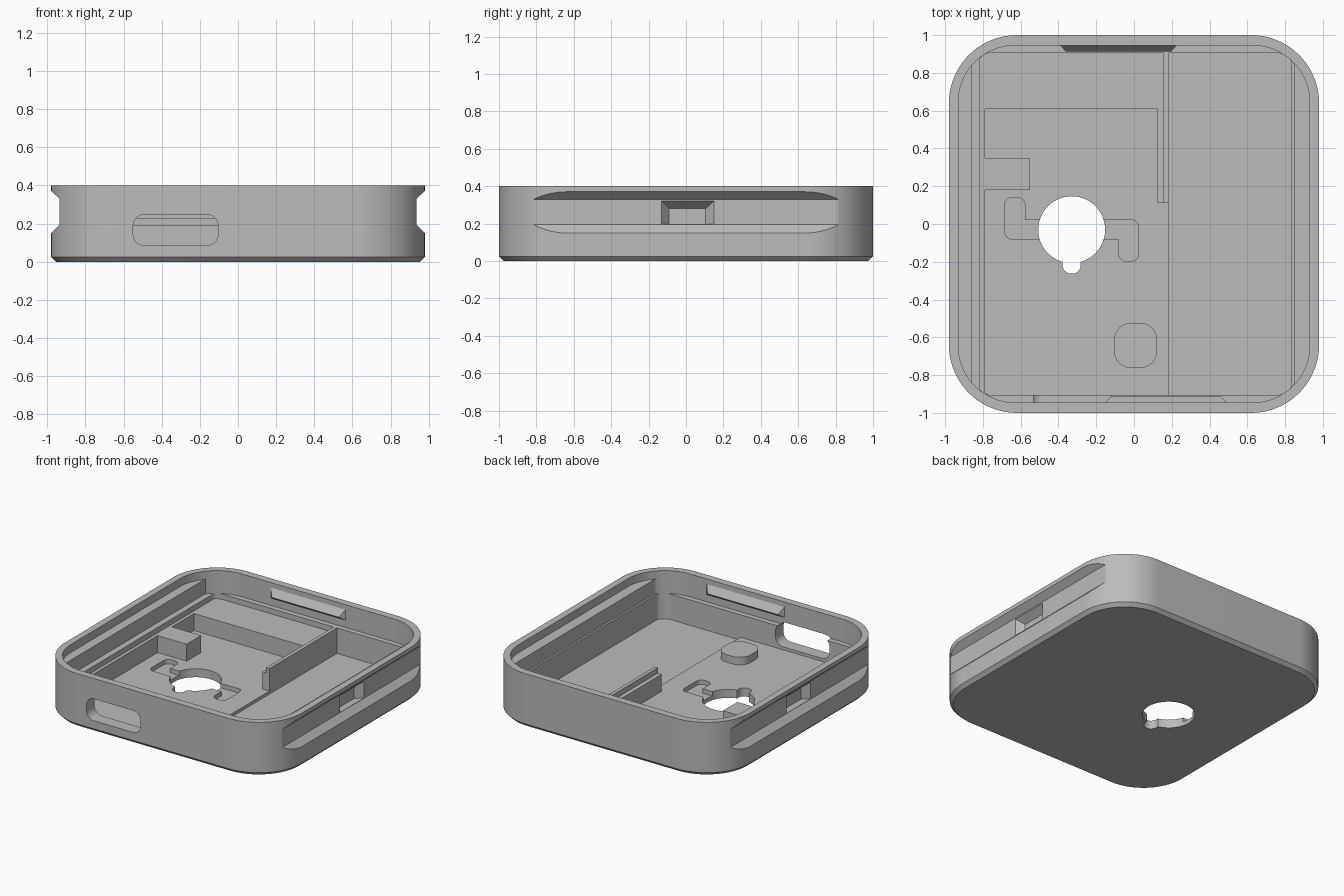
import bpy, bmesh, math

cube = bpy.data.objects.get("Cube")
if cube:
    bpy.data.objects.remove(cube, do_unlink=True)

grey = bpy.data.materials.new("plain_grey")
grey.use_nodes = True
GREY = (0.5, 0.5, 0.5, 1)
grey.diffuse_color = GREY
grey.node_tree.nodes["Principled BSDF"].inputs["Base Color"].default_value = GREY


def make_object(name, bm):
    bmesh.ops.recalc_face_normals(bm, faces=bm.faces[:])
    mesh = bpy.data.meshes.new(name)
    bm.to_mesh(mesh)
    bm.free()
    mesh.materials.append(grey)
    obj = bpy.data.objects.new(name, mesh)
    bpy.context.collection.objects.link(obj)
    return obj


def rounded(x0, x1, y0, y1, r, steps=8):
    """Outline of a rectangle with rounded corners."""
    corners = [(x1 - r, y1 - r), (x0 + r, y1 - r), (x0 + r, y0 + r), (x1 - r, y0 + r)]
    points = []
    for quarter, (cx, cy) in enumerate(corners):
        for i in range(steps + 1):
            a = (quarter + i / steps) * math.pi / 2
            points.append((cx + r * math.cos(a), cy + r * math.sin(a)))
    return points


def clamp(points, x0, x1, y):
    """Outline trimmed to a box, without repeated points."""
    out = []
    for px, py in points:
        p = (min(max(px, x0), x1), min(max(py, -y), y))
        if not out or math.dist(p, out[-1]) > 1e-4:
            out.append(p)
    if math.dist(out[0], out[-1]) < 1e-4:
        out.pop()
    return out


def loft(name, layers, axis="z"):
    """Solid through matching outlines at rising positions along an axis."""
    bm = bmesh.new()
    place = {"z": lambda a, b, c: (a, b, c), "y": lambda a, b, c: (a, c, b)}[axis]
    rings = [[bm.verts.new(place(a, b, c)) for a, b in outline] for outline, c in layers]
    bm.faces.new(rings[0])
    bm.faces.new(rings[-1])
    n = len(rings[0])
    for low, high in zip(rings, rings[1:]):
        for i in range(n):
            j = (i + 1) % n
            bm.faces.new((low[i], low[j], high[j], high[i]))
    return make_object(name, bm)


def prism(name, outline, c0, c1, axis="z"):
    return loft(name, [(outline, c0), (outline, c1)], axis)


def box(x0, x1, y0, y1):
    return [(x0, y0), (x1, y0), (x1, y1), (x0, y1)]


def hull(name, points):
    bm = bmesh.new()
    verts = [bm.verts.new(p) for p in points]
    bmesh.ops.convex_hull(bm, input=verts)
    return make_object(name, bm)


def cut(target, cutter):
    cutter.hide_render = True
    mod = target.modifiers.new("cut", "BOOLEAN")
    mod.operation = "DIFFERENCE"
    mod.solver = "EXACT"
    mod.object = cutter
    bpy.context.view_layer.objects.active = target
    bpy.ops.object.modifier_apply(modifier=mod.name)
    bpy.data.objects.remove(cutter, do_unlink=True)


# Outer tray with a chamfered bottom edge
outer = rounded(-0.98, 0.98, -1, 1, 0.36, 20)
foot = rounded(-0.955, 0.955, -0.975, 0.975, 0.335, 20)
tray = loft("tray", [(foot, 0), (outer, 0.025), (outer, 0.4)])

# Stepped cavity: rim, side shelves, end ledges, then the two floors
rim = rounded(-0.93, 0.93, -0.945, 0.945, 0.3, 20)
cut(tray, prism("rim_cut", rim, 0.34, 0.5))
cut(tray, prism("shelf_cut", clamp(rim, -0.86, 0.85, 0.945), 0.23, 0.42))
cut(tray, prism("ledge_cut", clamp(rim, -0.815, 0.835, 0.905), 0.19, 0.41))
cut(tray, prism("right_floor_cut", clamp(rim, 0.183, 0.835, 0.905), 0.04, 0.39))
pocket = [(-0.79, -0.89), (-0.77, -0.905), (0.185, -0.905), (0.185, 0.11),
          (0.124, 0.11), (0.124, 0.61), (-0.79, 0.61), (-0.79, 0.35),
          (-0.55, 0.35), (-0.55, 0.18), (-0.79, 0.18)]
cut(tray, prism("pocket_cut", pocket, 0.063, 0.38))

# Grip grooves and tapered catches on both long sides
for s in (-1, 1):
    groove = [(s * x, z) for x, z in ((0.935, 0.195), (0.985, 0.145), (1.1, 0.145),
                                      (1.1, 0.375), (0.985, 0.375), (0.935, 0.33))]
    cut(tray, prism("groove_cut", groove, -1.2, 1.2, "y"))
    mouth = [(s * 0.945, y, z) for y in (-0.14, 0.16) for z in (0.197, 0.33)]
    back = [(s * 0.885, y, z) for y in (-0.09, 0.105) for z in (0.197, 0.28)]
    cut(tray, hull("catch_cut", mouth + back))

# Port opening in the front wall
cut(tray, prism("port_cut", rounded(-0.55, -0.105, 0.085, 0.248, 0.06), -1.1, -0.85, "y"))

# Round mounting hole, its key notch and the two angled locking slots
HX, HY, HR = -0.33, -0.03, 0.177
hole = rounded(HX - HR, HX + HR, HY - HR, HY + HR, HR - 0.0005, 12)
cut(tray, prism("hole_cut", hole, -0.1, 0.2))
cut(tray, prism("notch_cut", rounded(-0.378, -0.282, -0.263, -0.1, 0.045), -0.1, 0.21))
slots = [(-0.685, -0.577, -0.08, 0.14), (-0.685, -0.4, -0.08, 0.022),
         (-0.25, 0.025, -0.082, 0.022), (-0.08, 0.025, -0.198, 0.022)]
for i, (x0, x1, y0, y1) in enumerate(slots):
    cut(tray, prism("slot_cut", rounded(x0, x1, y0, y1, 0.04), 0.03, 0.14 + i * 0.004))

# Thin divider between the two floors
divider = prism("divider_wall", box(0.156, 0.183, 0.11, 0.91), 0.03, 0.23)

# Raised pad on the floor
pad = prism("floor_pad", rounded(-0.105, 0.122, -0.763, -0.523, 0.09), 0.05, 0.12)


# Snap ridges along the inside of the end walls
def snap_ridge(name, side, x0, x1):
    wall = [(x, side * 0.95, z) for x in (x0, x1) for z in (0.37, 0.28)]
    tip = [(x, side * 0.912, 0.31) for x in (x0 + 0.035, x1 - 0.035)]
    return hull(name, wall + tip)


snap_ridge("front_snap_ridge", -1, -0.155, 0.495)
snap_ridge("back_snap_ridge", 1, -0.395, 0.23)

# Smooth the rounded surfaces and keep the edges crisp
bpy.ops.object.select_all(action="DESELECT")
for obj in (tray, pad):
    obj.select_set(True)
bpy.context.view_layer.objects.active = tray
bpy.ops.object.shade_smooth_by_angle(angle=math.radians(25))
